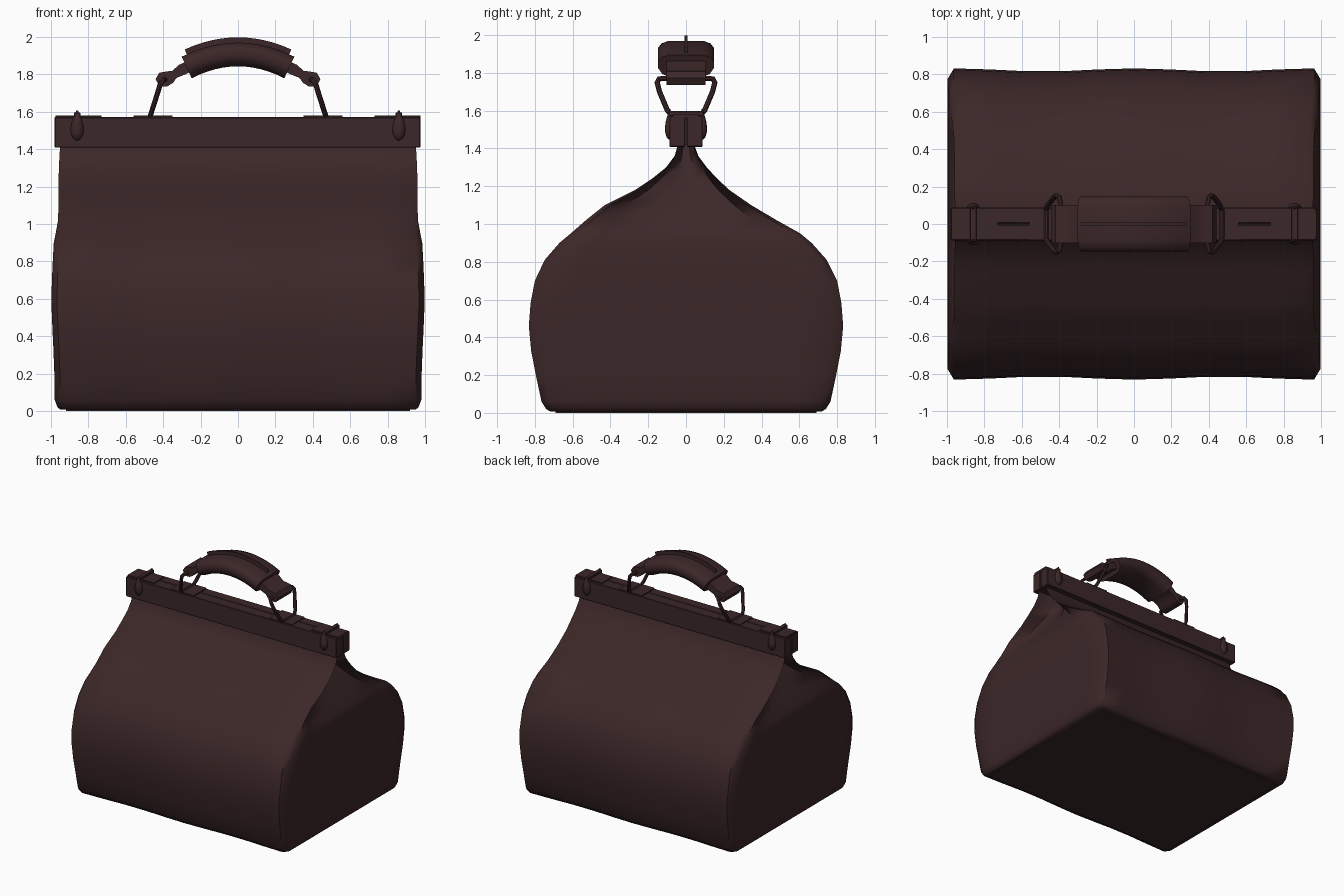
import bpy, bmesh, math
from mathutils import Vector

if "Cube" in bpy.data.objects:
    bpy.data.objects.remove(bpy.data.objects["Cube"])

leather = bpy.data.materials.new("dark_brown_leather")
leather.diffuse_color = (0.045, 0.020, 0.021, 1)
leather.use_nodes = True
leather.node_tree.nodes["Principled BSDF"].inputs["Base Color"].default_value = leather.diffuse_color


def finish(name, bm, angle=35):
    bmesh.ops.recalc_face_normals(bm, faces=bm.faces)
    me = bpy.data.meshes.new(name)
    bm.to_mesh(me)
    bm.free()
    ob = bpy.data.objects.new(name, me)
    bpy.context.collection.objects.link(ob)
    me.materials.append(leather)
    bpy.ops.object.select_all(action='DESELECT')
    ob.select_set(True)
    bpy.context.view_layer.objects.active = ob
    bpy.ops.object.shade_smooth_by_angle(angle=math.radians(angle))
    return ob


def loft(name, rings, closed=False, angle=35):
    """Skin a list of equal-length closed rings; cap the ends unless closed."""
    bm = bmesh.new()
    vs = [[bm.verts.new(p) for p in r] for r in rings]
    n = len(vs[0])
    for k in range(len(vs) if closed else len(vs) - 1):
        a, b = vs[k], vs[(k + 1) % len(vs)]
        for i in range(n):
            j = (i + 1) % n
            bm.faces.new((a[i], a[j], b[j], b[i]))
    if not closed:
        bm.faces.new(vs[0])
        bm.faces.new(vs[-1])
    return finish(name, bm, angle)


def box(name, x0, x1, y0, y1, z0, z1, bevel=0.0):
    bm = bmesh.new()
    bmesh.ops.create_cube(bm, size=1)
    for v in bm.verts:
        v.co = Vector(((x0 + x1) / 2 + v.co.x * (x1 - x0),
                       (y0 + y1) / 2 + v.co.y * (y1 - y0),
                       (z0 + z1) / 2 + v.co.z * (z1 - z0)))
    if bevel:
        bmesh.ops.bevel(bm, geom=bm.edges[:], offset=bevel, segments=1, affect='EDGES')
    return finish(name, bm)


# Soft bag body: z, front depth, back depth, half width, gusset inset
rows = [
    (0.008, 0.72, 0.72, 0.95, 0), (0.02, 0.74, 0.74, 0.965, 0), (0.06, 0.765, 0.765, 0.98, 0),
    (0.20, 0.795, 0.795, 0.982, 0), (0.33, 0.82, 0.82, 0.987, 0), (0.46, 0.832, 0.832, 0.993, 0),
    (0.58, 0.823, 0.823, 0.998, 0), (0.70, 0.80, 0.80, 0.995, 0), (0.81, 0.748, 0.745, 0.99, 0),
    (0.90, 0.67, 0.665, 0.985, 0), (0.95, 0.61, 0.605, 0.975, 0.005), (1.02, 0.53, 0.48, 0.962, 0.04),
    (1.10, 0.43, 0.345, 0.96, 0.08), (1.18, 0.27, 0.23, 0.96, 0.13), (1.24, 0.18, 0.165, 0.96, 0.17),
    (1.30, 0.105, 0.11, 0.957, 0.20), (1.36, 0.06, 0.065, 0.955, 0.24), (1.43, 0.04, 0.04, 0.95, 0.27),
]
END = [(0.94, 0), (0.74, 0.8), (0.35, 1), (0, 1), (-0.35, 1), (-0.74, 0.8), (-0.94, 0)]
rings = []
for z, wf, wb, e, inset in rows:
    half = []      # right end, front to back
    for f, k in END:
        half.append((e - inset * k, -f * wf if f > 0 else -f * wb))
    panel = [-1 + i / 5 for i in range(11)]

    def depth(w, t):     # front and back panels sag slightly between centre and edges
        return w * (1 - 0.02 * math.sin(math.pi * t) ** 2)
    m = e - 0.03
    ring = [(t * m, -depth(wf, t), z) for t in panel]
    ring += [(x, y, z) for x, y in half]
    ring += [(-t * m, depth(wb, t), z) for t in panel]
    ring += [(-x, y, z) for x, y in reversed(half)]
    rings.append(ring)
loft("bag_body", rings, angle=50)
box("base_panel", -0.92, 0.92, -0.69, 0.69, 0.0, 0.012)

# Frame bar: two jaws joined along the middle
for s, side in ((-1, "front"), (1, "back")):
    ys = sorted((s * 0.004, s * 0.088))
    box(side + "_frame_jaw", -0.98, 0.975, *ys, 1.408, 1.572, 0.004)
box("frame_core", -0.97, 0.965, -0.02, 0.02, 1.42, 1.568)

# Tube following a closed or open path
def tube(name, path, r, closed=True, n=8):
    pts = [Vector(p) for p in path]
    out = []
    N = len(pts)
    for i, p in enumerate(pts):
        a = pts[i - 1] if closed or i else p
        b = pts[(i + 1) % N] if closed or i < N - 1 else p
        t = (b - a).normalized()
        u = t.cross(Vector((1, 0, 0.3))).normalized()
        v = t.cross(u)
        out.append([p + r * (math.cos(q) * u + math.sin(q) * v)
                    for q in (2 * math.pi * k / n for k in range(n))])
    return loft(name, out, closed)


for s, side in ((-1, "left"), (1, "right")):
    # Metal-style plates on top of the bar
    xs = sorted((s * 0.73, s * 0.977))
    box(side + "_end_plate", *xs, -0.07, 0.07, 1.56, 1.58)
    xs = sorted((s * 0.35, s * 0.56))
    box(side + "_handle_plate", *xs, -0.085, 0.085, 1.56, 1.58)

    # Clasps: teardrop studs front and back joined by a strap over the bar
    cx = s * 0.86
    box(side + "_clasp_strap", cx - 0.018, cx + 0.018, -0.095, 0.095, 1.57, 1.597, 0.004)
    drop = [(1.447, 0.006), (1.458, 0.022), (1.48, 0.033), (1.51, 0.036),
            (1.545, 0.029), (1.58, 0.016), (1.608, 0.004)]
    for d, face in ((-1, "front"), (1, "back")):
        loft(f"{side}_{face}_clasp_stud",
             [[(cx + r * math.cos(a), d * (0.086 + 0.75 * r * math.sin(a)), z)
               for a in (math.pi * k / 5 for k in range(10))] for z, r in drop], angle=60)

    # Handle ring: splayed loop rising from the bar
    loop = [(0.47, 0.075, 1.575), (0.462, 0.098, 1.60), (0.43, 0.14, 1.70), (0.415, 0.153, 1.75),
            (0.40, 0.145, 1.768), (0.392, 0.10, 1.772)]
    path = [(s * x, y, z) for x, y, z in loop] + [(s * x, -y, z) for x, y, z in reversed(loop)]
    tube(side + "_handle_ring", path, 0.014)

    # Leather tab wrapping the ring
    mid = [(0.25, 1.848), (0.30, 1.825), (0.34, 1.80), (0.365, 1.785), (0.40, 1.772), (0.43, 1.755)]
    thick = [0.03, 0.03, 0.022, 0.035, 0.042, 0.022]
    secs = []
    for (x, z), t in zip(mid, thick):
        dx, dz = 0.5 * t, 0.87 * t
        secs.append([(s * (x + dx), -0.102, z + dz), (s * (x + dx), 0.102, z + dz),
                     (s * (x - dx), 0.102, z - dz), (s * (x - dx), -0.102, z - dz)])
    loft(side + "_handle_tab", secs)


# Arched grip swept along a shallow arc
def arch(name, section, half, steps=12, tilt=0.45, angle=40):
    out = []
    for i in range(steps + 1):
        x = half * (2 * i / steps - 1)
        zc = 1.908 - 0.075 * (x / 0.285) ** 2
        a = tilt * x / 0.285
        out.append([(x + h * math.sin(a), y, zc + h * math.cos(a)) for y, h in section])
    return loft(name, out, angle=angle)


right = [(0.08, -0.065), (0.125, -0.05), (0.147, -0.015), (0.147, 0.025), (0.13, 0.048), (0.09, 0.062)]
arch("handle_grip", right + [(-y, h) for y, h in reversed(right)], 0.275)
arch("handle_seam_rib", [(-0.008, 0.04), (0.008, 0.04), (0.008, 0.09), (-0.008, 0.09)], 0.25)
